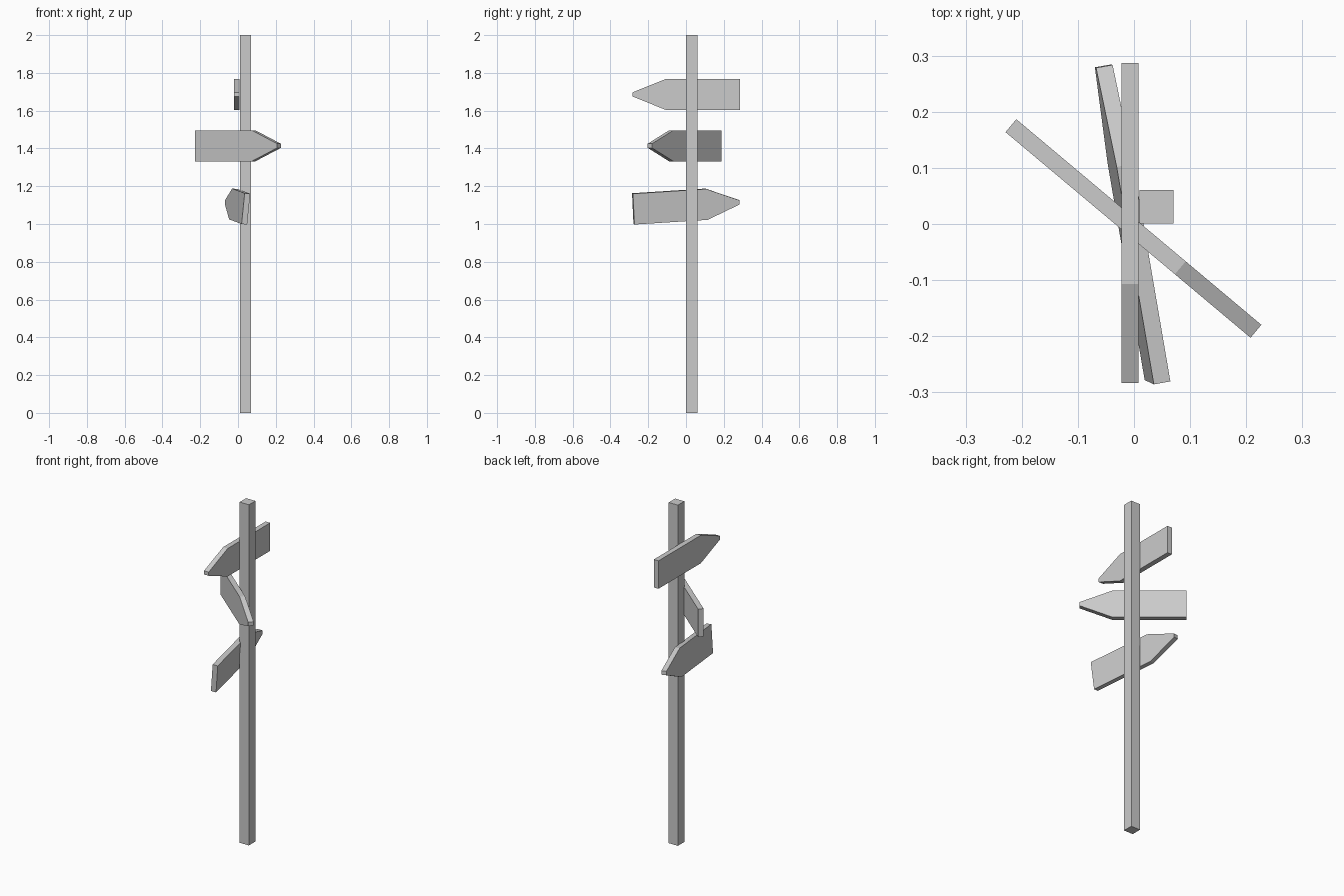
import bpy, bmesh
from math import radians
from mathutils import Matrix, Euler

if "Cube" in bpy.data.objects:
    bpy.data.objects.remove(bpy.data.objects["Cube"])

def new_object(name, bm):
    bmesh.ops.recalc_face_normals(bm, faces=bm.faces)
    mesh = bpy.data.meshes.new(name)
    bm.to_mesh(mesh)
    bm.free()
    obj = bpy.data.objects.new(name, mesh)
    bpy.context.collection.objects.link(obj)
    return obj

# Arrow board: profile in the y-z plane pointing to +y, extruded along x
PROFILE = [(-0.285, -0.082), (0.109, -0.082), (0.285, -0.011),
           (0.285, 0.011), (0.109, 0.082), (-0.285, 0.082)]
THICKNESS = 0.03

def arrow_board(name, location, rotation):
    bm = bmesh.new()
    face = bm.faces.new([bm.verts.new((-THICKNESS / 2, y, z)) for y, z in PROFILE])
    ext = bmesh.ops.extrude_face_region(bm, geom=[face])
    verts = [v for v in ext["geom"] if isinstance(v, bmesh.types.BMVert)]
    bmesh.ops.translate(bm, verts=verts, vec=(THICKNESS, 0, 0))
    obj = new_object(name, bm)
    # spin about z, then pitch about x, then roll about y
    rx, ry, rz = (radians(a) for a in rotation)
    rot = Matrix.Rotation(rz, 4, 'Z') @ Matrix.Rotation(rx, 4, 'X') @ Matrix.Rotation(ry, 4, 'Y')
    obj.matrix_world = Matrix.Translation(location) @ rot
    return obj

# Square post
bm = bmesh.new()
bmesh.ops.create_cube(bm, size=1, matrix=Matrix.Translation((0.04, 0.031, 1))
                      @ Matrix.Diagonal((0.06, 0.06, 2, 1)))
new_object("post", bm)

# Three direction boards
arrow_board("upper_sign", (-0.007, 0.002, 1.686), (0, 0, 180))
arrow_board("middle_sign", (-0.001, -0.008, 1.414), (0, 0, -130))
arrow_board("lower_sign", (-0.006, 0.001, 1.098), (3.6, 5.2, 9.7))
